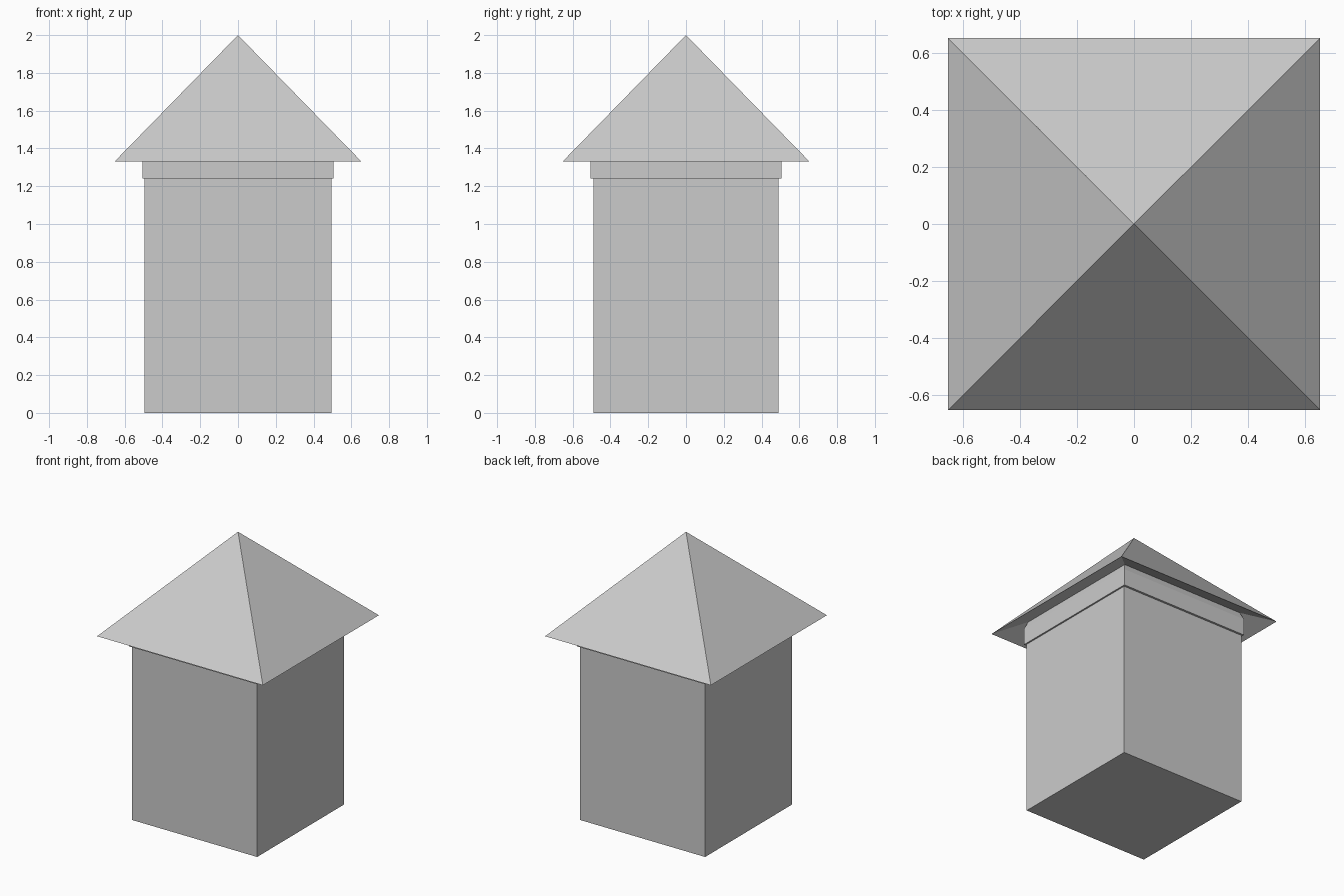
import bpy
import bmesh

if "Cube" in bpy.data.objects:
    bpy.data.objects.remove(bpy.data.objects["Cube"])


def square_stack(name, levels):
    """Closed solid through rectangular levels (half_x, half_y, z); zero size makes a point."""
    bm = bmesh.new()
    rings = []
    for hx, hy, z in levels:
        if hx == 0:
            rings.append([bm.verts.new((0, 0, z))] * 4)
        else:
            rings.append([bm.verts.new((sx * hx, sy * hy, z))
                          for sx, sy in ((-1, -1), (1, -1), (1, 1), (-1, 1))])
    for a, b in zip(rings, rings[1:]):
        for i in range(4):
            j = (i + 1) % 4
            # dict.fromkeys drops the repeated vertex at a point
            bm.faces.new(list(dict.fromkeys((a[i], a[j], b[j], b[i]))))
    for ring in (rings[0], rings[-1]):
        if len(set(ring)) == 4:
            bm.faces.new(ring)
    bmesh.ops.recalc_face_normals(bm, faces=bm.faces[:])
    mesh = bpy.data.meshes.new(name)
    bm.to_mesh(mesh)
    bm.free()
    obj = bpy.data.objects.new(name, mesh)
    bpy.context.collection.objects.link(obj)
    return obj


# Plain block body
square_stack("tower_body", [(0.494, 0.49, 0), (0.494, 0.49, 1.24)])

# Slightly wider collar, tapering where it tucks up under the roof
square_stack("collar", [(0.505, 0.505, 1.24), (0.505, 0.505, 1.357),
                        (0.485, 0.485, 1.408)])

# Pyramid roof with sharp eaves and a shallower hollow underside
square_stack("roof", [(0, 0, 1.63), (0.654, 0.654, 1.33), (0, 0, 2.0)])
